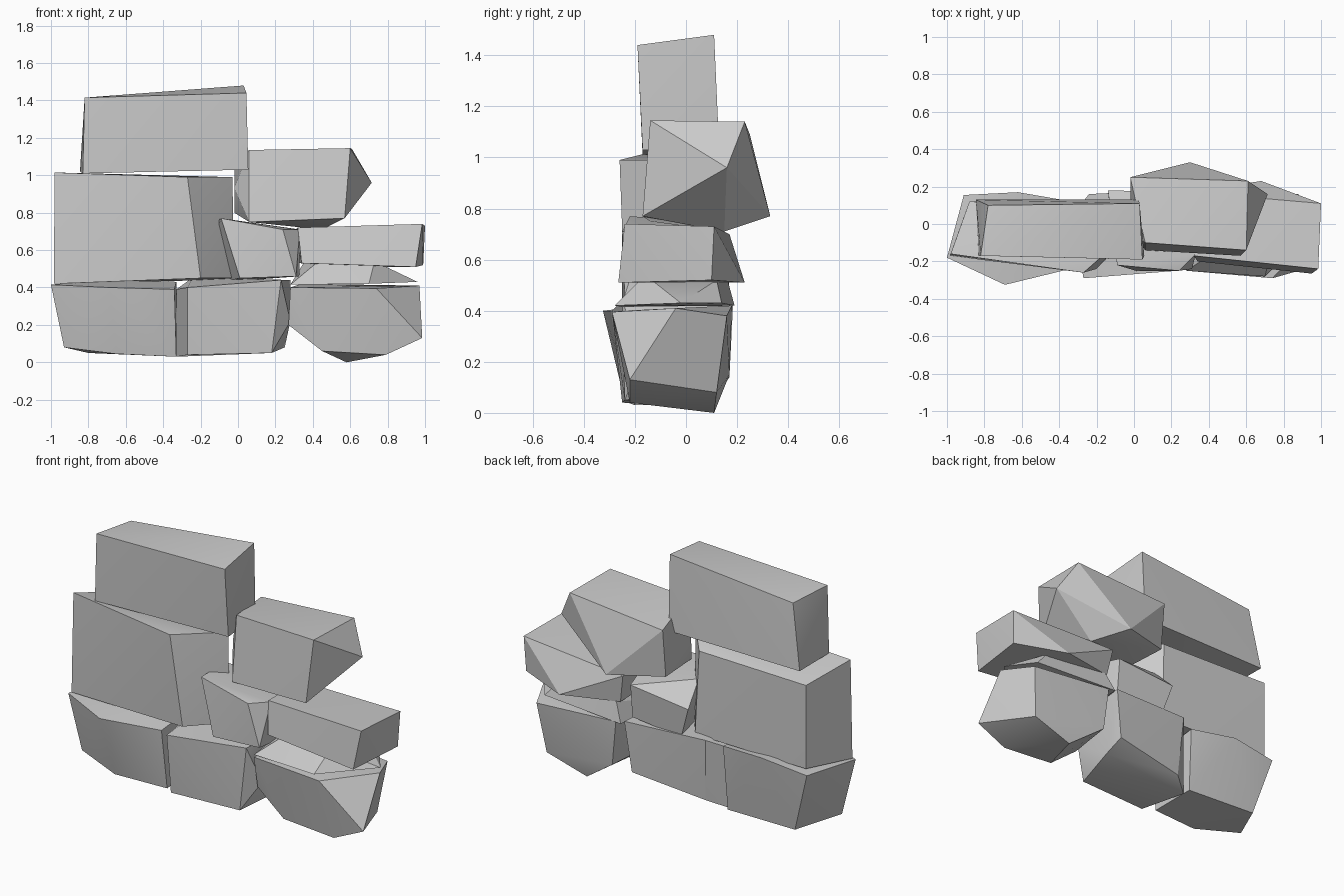
import bpy, bmesh, math


def stone(name, *corners):
    """Rough-hewn stone: convex hull of a handful of corners, creased by angle."""
    bm = bmesh.new()
    for c in corners:
        bm.verts.new(c)
    hull = bmesh.ops.convex_hull(bm, input=bm.verts[:])
    loose = {v for v in hull["geom_interior"] + hull["geom_unused"]
             if isinstance(v, bmesh.types.BMVert) and v.is_valid}
    bmesh.ops.delete(bm, geom=list(loose), context='VERTS')
    bmesh.ops.dissolve_limit(bm, angle_limit=math.radians(1),
                             verts=bm.verts[:], edges=bm.edges[:])
    bmesh.ops.recalc_face_normals(bm, faces=bm.faces[:])
    mesh = bpy.data.meshes.new(name)
    bm.to_mesh(mesh)
    bm.free()
    ob = bpy.data.objects.new(name, mesh)
    bpy.context.collection.objects.link(ob)
    bpy.ops.object.select_all(action='DESELECT')
    ob.select_set(True)
    bpy.context.view_layer.objects.active = ob
    bpy.ops.object.shade_smooth_by_angle(angle=math.radians(28))
    return ob


# Bottom course
stone("base_stone_left",
      (-1, -.18, .415), (-.69, -.325, .40), (-.34, -.24, .39), (-.33, .12, .43),
      (-.62, .17, .455), (-.91, .155, .42), (-.93, -.15, .08), (-.65, -.24, .045),
      (-.33, -.20, .03), (-.34, .09, .04), (-.80, .11, .05))
stone("base_stone_middle",
      (-.27, -.29, .40), (.23, -.25, .44), (.28, -.17, .22), (.18, -.24, .05),
      (-.27, -.25, .04), (-.33, .05, .39), (-.33, .05, .03), (-.24, .16, .455),
      (.28, .185, .44), (.25, .05, .08), (.24, .17, .14), (-.22, .13, .08))
stone("base_stone_right",
      (.28, -.25, .40), (.74, -.29, .395), (.97, -.04, .41), (.88, .16, .38),
      (.985, -.22, .13), (.84, .12, .08), (.79, -.22, .04), (.58, .11, 0),
      (.45, -.21, .06), (.27, -.20, .20), (.34, .18, .42), (.37, .17, .15))

# Middle course
stone("tall_block",
      (-.98, -.16, 1.015), (-.27, -.26, .99), (-.03, -.05, .99), (-.15, .09, .94),
      (-.88, .12, .94), (-.985, -.17, .42), (-.20, -.24, .45), (-.02, -.05, .45),
      (-.13, .10, .44), (-.88, .12, .44))
stone("wedge_stone",
      (-.09, -.22, .77), (.24, -.25, .71), (.33, -.16, .71), (.33, -.12, .46),
      (.31, -.24, .46), (.01, -.25, .45), (-.14, .18, .62), (-.12, .05, .75),
      (.25, .17, .66), (.25, .15, .46), (-.08, .16, .43))
stone("flat_shim_stone",
      (.28, -.25, .415), (.70, -.28, .42), (.96, -.02, .43), (.84, .14, .43),
      (.43, -.15, .54), (.73, -.16, .54), (.35, .16, .53), (.76, .12, .52),
      (.30, .19, .42))
stone("right_slab",
      (.32, -.17, .72), (.985, -.24, .74), (1, .11, .73), (.30, .17, .70),
      (.68, .23, .51), (.95, -.265, .51), (.99, .10, .52), (.34, -.20, .53),
      (.33, .15, .53))

# Top course
stone("pointed_stone",
      (.06, -.10, 1.135), (.60, -.14, 1.145), (.61, .23, 1.14), (-.02, .25, 1.09),
      (.715, .16, .96), (.57, -.17, .77), (.06, -.14, .75), (.30, .33, .77),
      (.45, .15, .71), (-.02, .22, .80), (-.02, -.02, .93))
stone("top_block",
      (-.82, -.17, 1.415), (.045, -.19, 1.44), (.03, .11, 1.48), (-.78, .10, 1.40),
      (-.83, -.17, 1.01), (.055, -.17, 1.03), (.025, .13, 1.03), (-.845, .13, 1.02))
